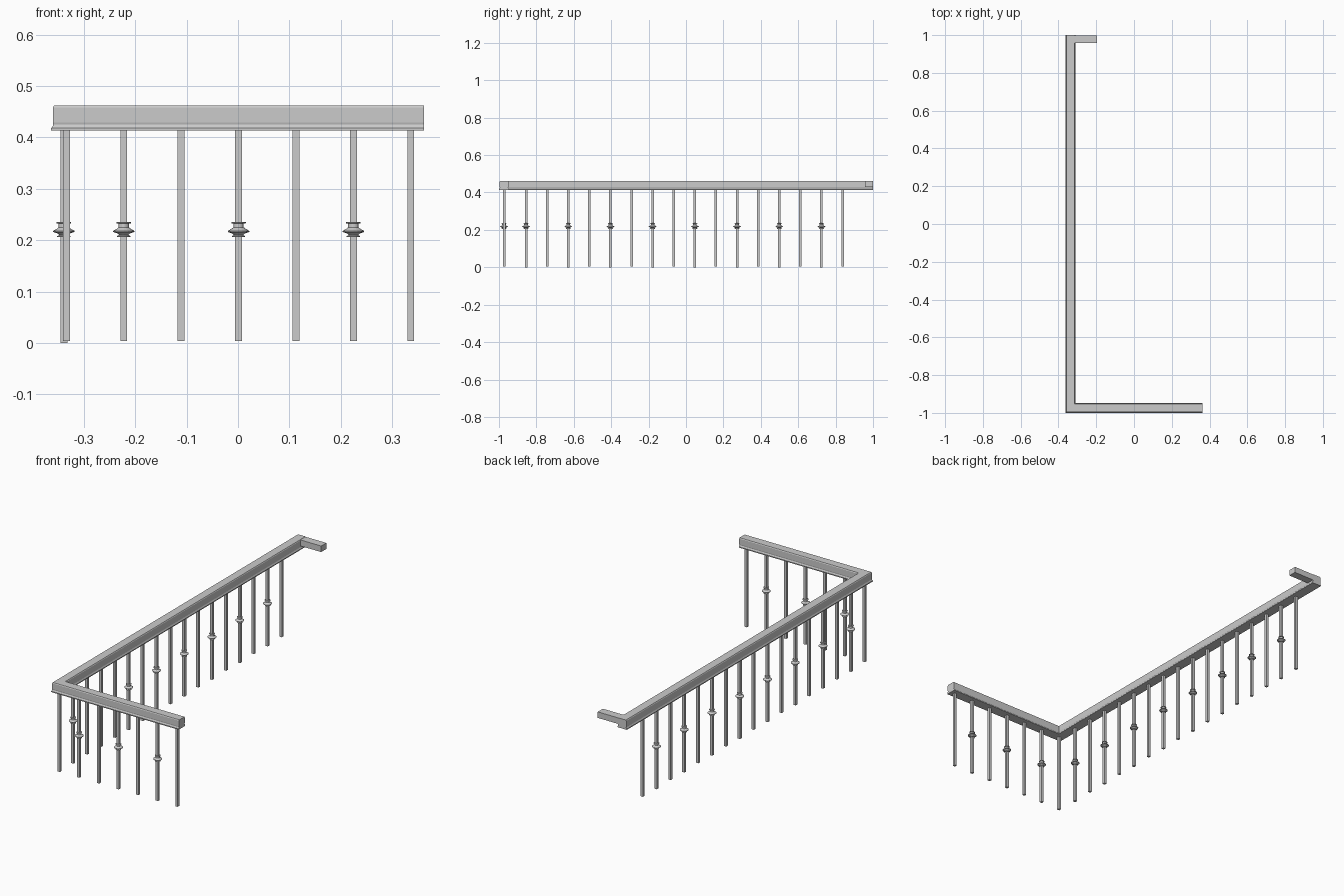
import bpy, bmesh, math
from mathutils import Matrix

if "Cube" in bpy.data.objects:
    bpy.data.objects.remove(bpy.data.objects["Cube"])

RX, RY = -0.337, -0.973      # rail centre lines
POST = 0.0135                # baluster thickness


def make_object(name, bm):
    bmesh.ops.recalc_face_normals(bm, faces=bm.faces)
    mesh = bpy.data.meshes.new(name)
    bm.to_mesh(mesh)
    bm.free()
    ob = bpy.data.objects.new(name, mesh)
    bpy.context.collection.objects.link(ob)
    return ob


def box(bm, lo, hi):
    size = [b - a for a, b in zip(lo, hi)]
    mid = [(a + b) / 2 for a, b in zip(lo, hi)]
    m = Matrix.Translation(mid) @ Matrix.Diagonal((*size, 1))
    bmesh.ops.create_cube(bm, size=1, matrix=m)


# L-shaped handrail: moulded profile (outward offset, z) swept with a mitred corner
half = [(0.0265, 0.413), (0.0265, 0.418), (0.024, 0.421), (0.0225, 0.425),
        (0.0235, 0.429), (0.0235, 0.458), (0.021, 0.462)]
profile = half + [(-o, z) for o, z in reversed(half)]
stations = [lambda o, z: (0.362, RY - o, z),
            lambda o, z: (RX - o, RY - o, z),
            lambda o, z: (RX - o, 1.0, z)]
bm = bmesh.new()
rings = [[bm.verts.new(s(o, z)) for o, z in profile] for s in stations]
n = len(profile)
for a, b in zip(rings, rings[1:]):
    for i in range(n):
        j = (i + 1) % n
        bm.faces.new((a[i], a[j], b[j], b[i]))
bm.faces.new(rings[0])
bm.faces.new(rings[-1])
make_object("handrail", bm)

# Short return at the far end of the rail
bm = bmesh.new()
box(bm, (RX, 0.957, 0.43), (-0.197, 0.999, 0.461))
make_object("rail_return", bm)


def baluster(name, x, y, bottom):
    h = POST / 2
    bm = bmesh.new()
    box(bm, (x - h, y - h, bottom), (x + h, y + h, 0.415))
    make_object(name, bm)


# Turned collar: stacked thin discs around a wide bevelled ring
collar_profile = [(0.005, 0.206), (0.013, 0.206), (0.013, 0.208), (0.009, 0.210),
                  (0.012, 0.213), (0.021, 0.216), (0.021, 0.218), (0.014, 0.222),
                  (0.010, 0.225), (0.010, 0.232), (0.014, 0.233), (0.014, 0.235),
                  (0.005, 0.236)]


def collar(name, x, y, sides=16):
    bm = bmesh.new()
    loops = []
    for r, z in collar_profile:
        loops.append([bm.verts.new((x + r * math.cos(2 * math.pi * k / sides),
                                    y + r * math.sin(2 * math.pi * k / sides), z))
                      for k in range(sides)])
    for a, b in zip(loops, loops[1:]):
        for k in range(sides):
            m = (k + 1) % sides
            bm.faces.new((a[k], a[m], b[m], b[k]))
    bm.faces.new(loops[0])
    bm.faces.new(loops[-1])
    make_object(name, bm)


# Front row: seven balusters, collars on every second one
for i in range(7):
    x = -0.334 + i * 0.1117
    baluster(f"front_baluster_{i}", x, RY, 0.004)
    if i % 2:
        collar(f"front_collar_{i}", x, RY)

# Side row: sixteen balusters, collars on every second one
for i in range(16):
    y = -0.855 + i * 0.1128
    baluster(f"side_baluster_{i}", -0.339, y, 0.0 if i % 2 == 0 else 0.004)
    if i % 2 == 0:
        collar(f"side_collar_{i}", -0.339, y)
